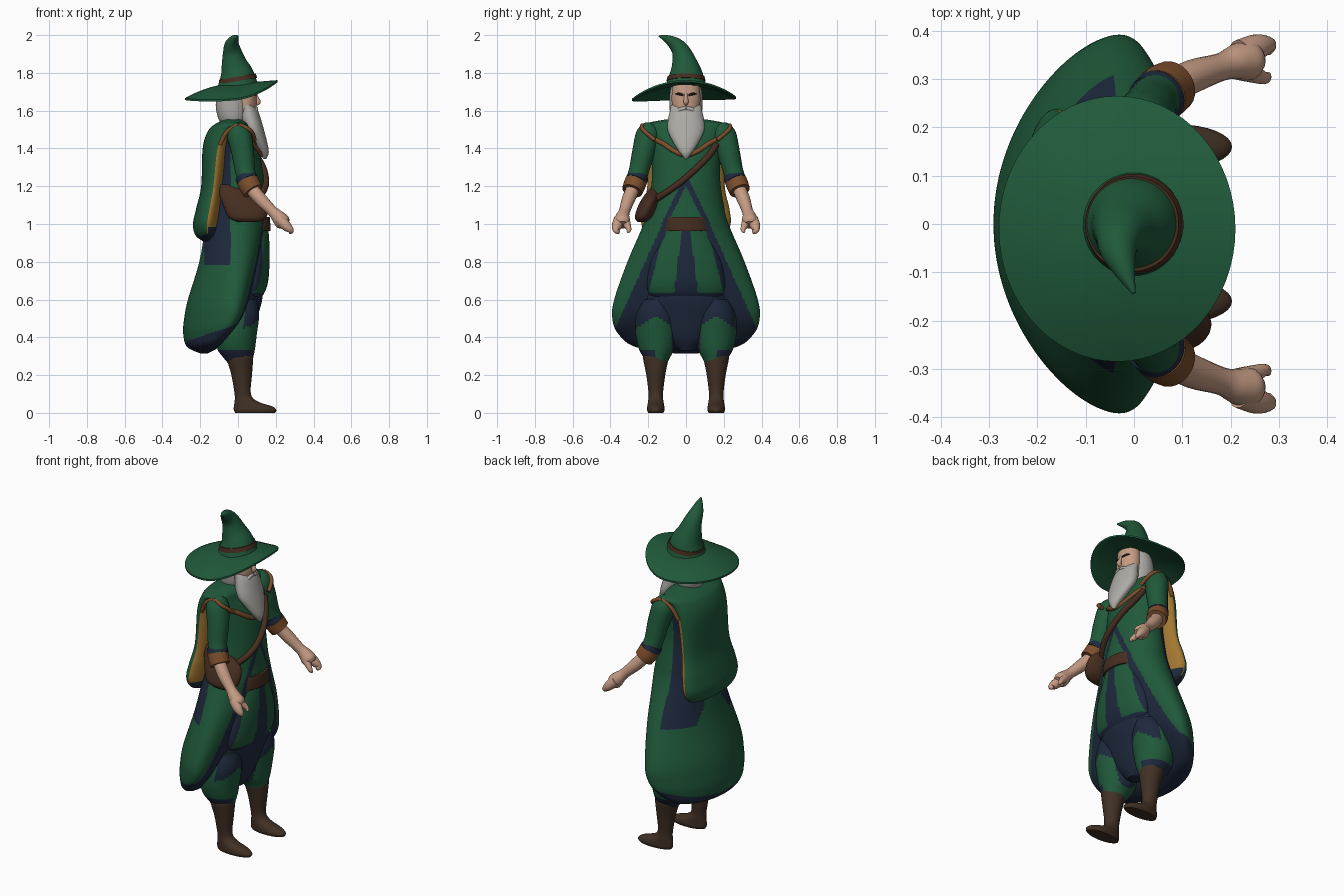
import bpy, bmesh, math
from mathutils import Vector
from mathutils.bvhtree import BVHTree

if "Cube" in bpy.data.objects:
    bpy.data.objects.remove(bpy.data.objects["Cube"])


def material(name, rgb):
    m = bpy.data.materials.new(name)
    m.use_nodes = True
    m.diffuse_color = (*rgb, 1)
    m.node_tree.nodes["Principled BSDF"].inputs["Base Color"].default_value = (*rgb, 1)
    return m


GREEN = material("forest green", (.014, .1, .043))
NAVY = material("dark navy", (.013, .022, .047))
BOOT = material("boot brown", (.052, .03, .018))
LEATHER = material("leather brown", (.06, .026, .014))
RUST = material("rust trim", (.2, .075, .024))
OCHRE = material("ochre lining", (.36, .18, .03))
SKIN = material("skin", (.56, .33, .23))
GREY = material("grey hair", (.42, .41, .38))
BLACK = material("eye black", (.01, .01, .01))
made = []


def smooth_rows(rows, steps):
    """Catmull-Rom refinement of rows of numbers."""
    out = []
    for i in range(len(rows) - 1):
        a, b, c, d = (rows[min(max(k, 0), len(rows) - 1)] for k in (i - 1, i, i + 1, i + 2))
        for s in range(steps):
            t = s / steps
            out.append([q + .5 * t * (r - p + t * (2*p - 5*q + 4*r - w + t * (3*(q - r) + w - p)))
                        for p, q, r, w in zip(a, b, c, d)])
    return out + [list(rows[-1])]


def skin_rings(name, rings, mats, rule=None):
    """Join rings of points into a capped, smooth object; rule picks a material per face."""
    bm = bmesh.new()
    loops = [[bm.verts.new(p) for p in ring] for ring in rings]
    n = len(loops[0])
    for a, b in zip(loops, loops[1:]):
        for i in range(n):
            bm.faces.new((a[i], a[(i + 1) % n], b[(i + 1) % n], b[i]))
    bm.faces.new(loops[0])
    bm.faces.new(loops[-1])
    bmesh.ops.recalc_face_normals(bm, faces=bm.faces)
    if rule:
        for f in bm.faces:
            f.material_index = rule(f.calc_center_median(), f.normal)
    me = bpy.data.meshes.new(name)
    bm.to_mesh(me)
    bm.free()
    for m in mats:
        me.materials.append(m)
    ob = bpy.data.objects.new(name, me)
    bpy.context.collection.objects.link(ob)
    made.append(ob)
    return ob


def loft(name, rows, mats, rule=None, yc=0, segs=32, steps=4):
    """Stack of ellipses: z, back x, front x, half width, optional forward bend of the sides."""
    rings = []
    for z, x0, x1, ry, *bend in smooth_rows(rows, steps):
        ring = []
        for a in (k * math.tau / segs for k in range(segs)):
            x = (x0 + x1) / 2 + (x1 - x0) / 2 * math.cos(a) + sum(bend) * math.sin(a) ** 2
            ring.append((x, yc + ry * math.sin(a), z))
        rings.append(ring)
    return skin_rings(name, rings, mats, rule)


def tube(name, rows, mat, side=1, segs=16, steps=4):
    """Round tube along a path; each row is x, y, z, radius."""
    pts = smooth_rows(rows, steps)
    rings = []
    for i, (x, y, z, r) in enumerate(pts):
        t = Vector(pts[min(i + 1, len(pts) - 1)][:3]) - Vector(pts[max(i - 1, 0)][:3])
        u = t.cross(Vector((1, .3, .1))).normalized()
        v = t.cross(u).normalized()
        ring = [Vector((x, y, z)) + r * (u * math.cos(a) + v * math.sin(a))
                for a in (k * math.tau / segs for k in range(segs))]
        rings.append([(p.x, p.y * side, p.z) for p in ring])
    return skin_rings(name, rings, [mat])


# Long robe: navy front edging, side panels and hem
def robe_rule(c, n):
    y = abs(c.y)
    if c.z < .47 + .33 * c.x:
        return 1
    if .78 < c.z < 1.47 and -.18 < c.x < -.04 and y > .08:
        return 1
    if n.x > .3 and c.z < 1.24:
        if c.z > 1:
            return int(abs(y - (1.23 - c.z) * .5) < .016)
        return int(abs(y - .11 - (1 - c.z) * .35) < .016 + (1 - c.z) * .1)
    return 0


robe = loft("robe", [(.315, -.2, -.16, .06, 0), (.35, -.27, -.1, .27, .04),
                     (.42, -.29, -.05, .36, .09), (.5, -.285, .01, .39, .1),
                     (.6, -.265, .06, .38, .08), (.8, -.205, .12, .31, .04),
                     (1, -.17, .15, .225, .01), (1.1, -.15, .145, .2, 0),
                     (1.25, -.14, .135, .18, 0), (1.4, -.14, .11, .19, 0),
                     (1.49, -.13, .075, .215, 0), (1.53, -.1, .055, .218, 0),
                     (1.55, -.06, .03, .1, 0)], [GREEN, NAVY], robe_rule, segs=192, steps=12)


# Back cape with a narrow ochre lining edge
def cape_rule(c, n):
    if n.z < -.75 or (n.x > .12 and c.z < .98):
        return 2
    return int(n.x > -.05 and c.z < 1.46)


loft("cape", [(.905, -.18, -.13, .1), (.94, -.225, -.1, .2), (1, -.238, -.09, .236),
              (1.08, -.222, -.08, .23), (1.2, -.195, -.065, .205), (1.4, -.187, -.03, .205),
              (1.49, -.16, .02, .215), (1.53, -.12, .04, .215), (1.553, -.07, .02, .11)],
     [GREEN, OCHRE, NAVY], cape_rule, segs=96, steps=8)


# Front apron of the tunic
def apron_rule(c, n):
    y = abs(c.y)
    return int(y < .025 + (.95 - c.z) * .12 or y > .12 + (.95 - c.z) * .25 or c.z < .635)


loft("tunic_front", [(.6, 0, .115, .17), (.64, 0, .142, .2), (.7, 0, .16, .205),
                     (.8, 0, .167, .19), (.9, 0, .166, .15), (1, 0, .158, .1)],
     [GREEN, NAVY], apron_rule, segs=128, steps=10)
loft("belt", [(.963, 0, .168, .125), (.97, 0, .172, .128), (1.03, 0, .169, .123),
              (1.038, 0, .164, .12)], [LEATHER], segs=64)

# Trousers
loft("trouser_seat", [(.33, -.05, .03, .04), (.4, -.08, .07, .12), (.5, -.09, .1, .19),
                      (.6, -.09, .128, .22), (.7, -.08, .13, .2)], [NAVY, GREEN],
     lambda c, n: int(abs(n.y) > .75 and abs(c.y) > .1), segs=64, steps=6)


def leg_rule(c, n):
    y = abs(c.y)
    return int(y < .075 or (n.x > .3 and c.z > .51 - abs(y - .16) * .6)
               or (c.z < .335 and y > .16))


for s, side in ((1, "left"), (-1, "right")):
    loft(side + "_trouser_leg", [(.26, -.05, .075, .055), (.29, -.075, .08, .068),
                                 (.34, -.11, .09, .095), (.42, -.12, .1, .112),
                                 (.52, -.1, .112, .108), (.6, -.07, .1, .075)],
         [GREEN, NAVY], leg_rule, yc=.155 * s, segs=64, steps=8)
    loft(side + "_boot", [(0, -.015, .195, .04), (.015, -.022, .203, .046), (.035, -.022, .18, .045),
                          (.06, -.018, .105, .041), (.1, -.018, .068, .038), (.2, -.035, .074, .05),
                          (.28, -.058, .08, .066), (.3, -.058, .08, .066)], [BOOT], yc=.16 * s)

    # Arms
    tube(side + "_sleeve", [(-.01, .175, 1.5, .045), (.005, .2, 1.473, .064),
                            (.025, .225, 1.38, .06), (.038, .25, 1.28, .053),
                            (.06, .275, 1.2, .053)], GREEN, s, 24)
    tube(side + "_cuff_lining", [(.038, .252, 1.255, .056), (.052, .264, 1.228, .058)], NAVY, s, 24)
    tube(side + "_cuff", [(.052, .264, 1.228, .058), (.064, .275, 1.2, .058),
                          (.08, .285, 1.175, .055)], RUST, s, 24)
    tube(side + "_forearm", [(.06, .275, 1.2, .036), (.12, .305, 1.13, .035),
                             (.18, .325, 1.07, .029), (.21, .335, 1.04, .036),
                             (.235, .338, 1.012, .042), (.25, .338, .995, .03)], SKIN, s)
    tube(side + "_fingers", [(.22, .352, 1.025, .03), (.255, .366, .99, .027),
                             (.28, .37, .965, .016), (.276, .354, .955, .008)], SKIN, s)
    tube(side + "_thumb", [(.22, .325, 1.025, .028), (.252, .309, .99, .018),
                           (.272, .302, .968, .012), (.278, .31, .955, .006)], SKIN, s)
    tube(side + "_shoulder_trim", [(.088, .165, 1.445, .011), (.078, .205, 1.478, .011),
                                   (.052, .232, 1.505, .011), (0, .23, 1.522, .011),
                                   (-.06, .222, 1.485, .011), (-.095, .21, 1.42, .011)], RUST, s)

# Collar trim and shoulder strap laid onto the chest
chest = BVHTree.FromPolygons([v.co for v in robe.data.vertices],
                             [p.vertices[:] for p in robe.data.polygons])


def lay_on_chest(name, points, mat, r, lift):
    rows = []
    for y, z in points:
        hit = chest.ray_cast(Vector((1, y, z)), Vector((-1, 0, 0)))[0]
        if hit:
            rows.append((hit.x + lift, y, z, r))
    tube(name, rows, mat)


lay_on_chest("collar_trim", [(-.17, 1.45), (-.12, 1.425), (-.06, 1.385), (0, 1.365),
                             (.06, 1.385), (.12, 1.425), (.17, 1.45)], RUST, .013, 0)
lay_on_chest("bag_strap", [(.16, 1.42), (.12, 1.36), (.05, 1.29), (-.03, 1.22),
                           (-.1, 1.17), (-.16, 1.13)], LEATHER, .017, .012)
satchel = loft("satchel", [(1.01, 0, .11, .02), (1.035, -.05, .15, .045), (1.09, -.075, .16, .052),
                           (1.14, -.095, .14, .045), (1.18, -.1, .06, .03),
                           (1.21, -.1, -.04, .012)], [LEATHER], yc=-.2)
for v in satchel.data.vertices:
    v.co.y += (v.co.z - 1.1) * .4

# Head, hair and beard
loft("hair", [(1.52, -.08, .03, .06), (1.56, -.105, .05, .08), (1.63, -.118, .06, .088),
              (1.7, -.105, .055, .085), (1.75, -.08, .05, .07)], [GREY])
loft("face", [(1.54, -.02, .07, .05), (1.6, -.02, .095, .07), (1.67, -.02, .098, .076),
              (1.74, -.02, .09, .07)], [SKIN])
loft("beard", [(1.345, .135, .15, .006), (1.38, .11, .163, .035), (1.44, .07, .153, .072),
               (1.5, .03, .137, .098), (1.56, .01, .12, .094), (1.605, .01, .103, .084),
               (1.63, .01, .08, .08)], [GREY])
tube("nose", [(.092, 0, 1.69, .008), (.1, 0, 1.665, .011), (.107, 0, 1.645, .013),
              (.096, 0, 1.632, .008)], SKIN)
for s, side in ((1, "left"), (-1, "right")):
    tube(side + "_moustache", [(.096, .002, 1.612, .01), (.094, .03, 1.606, .011),
                               (.085, .055, 1.585, .007)], GREY, s)
    tube(side + "_eye", [(.094, .014, 1.682, .005), (.089, .034, 1.688, .007),
                         (.076, .055, 1.69, .004)], BLACK, s)


# Hat: drooping brim, bent crown and band
def brim_point(f, a, drop):
    x = -.035 * f + .245 * f * math.cos(a)
    y = -.01 * f + .275 * f * math.sin(a)
    return (x, y, 1.745 - y * y + (.08 * x if x > 0 else -x * x) - drop)


angles = [k * math.tau / 64 for k in range(64)]
skin_rings("hat_brim", [[brim_point(f, a, d) for a in angles]
                        for f, d in [(.1 * k, 0) for k in range(1, 11)] + [(1, .01)]
                        + [(.1 * k, .014) for k in range(9, 0, -1)]], [GREEN])
tube("hat_crown", [(0, 0, 1.73, .108), (-.005, 0, 1.79, .09), (-.02, -.008, 1.85, .068),
                   (-.03, -.025, 1.91, .05), (-.032, -.055, 1.95, .038),
                   (-.018, -.1, 1.98, .021), (0, -.143, 1.995, .004)], GREEN, segs=32)
tube("hat_band", [(0, 0, 1.757, .104), (-.004, 0, 1.78, .098)], LEATHER, segs=48)

# Smooth shading with crisp edges
bpy.ops.object.select_all(action='DESELECT')
for ob in made:
    ob.select_set(True)
bpy.context.view_layer.objects.active = made[0]
bpy.ops.object.shade_smooth_by_angle(angle=math.radians(50))
